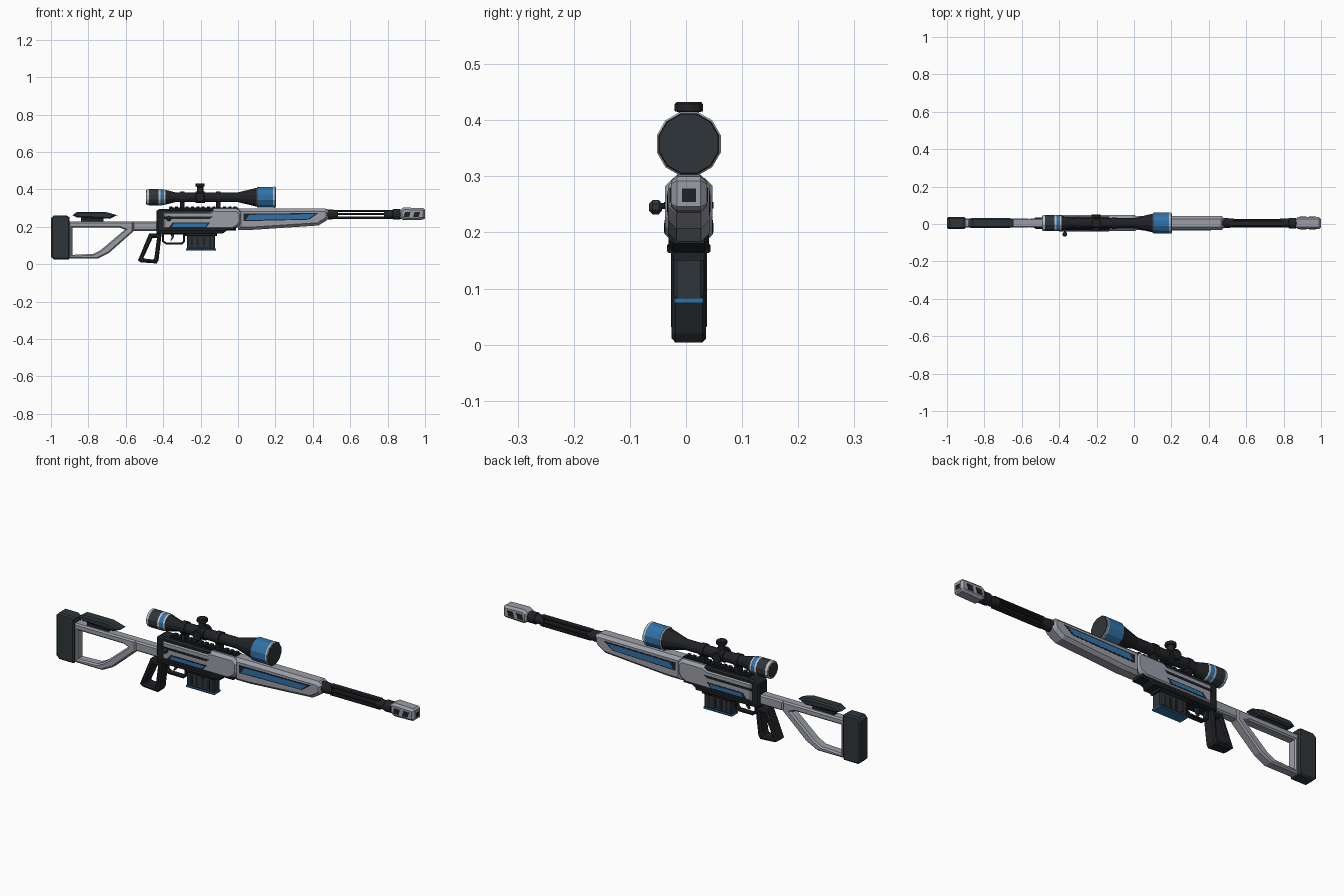
import bpy, bmesh, math
from mathutils import Matrix, Vector

cube = bpy.data.objects.get("Cube")
if cube:
    bpy.data.objects.remove(cube, do_unlink=True)

CY = 0.005  # centre plane of the gun; the bolt handle sticks out to -y


def material(name, rgb):
    m = bpy.data.materials.new(name)
    m.use_nodes = True
    m.diffuse_color = (*rgb, 1)
    m.node_tree.nodes["Principled BSDF"].inputs["Base Color"].default_value = (*rgb, 1)
    return m


GREY = material("light grey", (.33, .34, .39))
DARK = material("dark slate", (.028, .036, .042))
BLACK = material("near black", (.014, .016, .019))
BLUE = material("blue", (.03, .17, .40))
SILVER = material("silver", (.50, .52, .55))


def finish(name, bm, *mats):
    bmesh.ops.recalc_face_normals(bm, faces=bm.faces)
    me = bpy.data.meshes.new(name)
    bm.to_mesh(me)
    bm.free()
    for m in mats:
        me.materials.append(m)
    ob = bpy.data.objects.new(name, me)
    bpy.context.collection.objects.link(ob)
    return ob


def chamfer_sides(bm, size):
    bm.normal_update()
    cap = lambda f: abs(f.normal.y) > .9
    edges = [e for e in bm.edges if len(e.link_faces) == 2
             and cap(e.link_faces[0]) != cap(e.link_faces[1])]
    if size:
        bmesh.ops.bevel(bm, geom=edges, offset=size, segments=1, affect='EDGES')


def prism(name, pts, half, mat, chamfer=0, y=0):
    """Side profile in x, z extruded across the width."""
    bm = bmesh.new()
    a, b = ([bm.verts.new((x, CY + y + s * half, z)) for x, z in pts] for s in (-1, 1))
    bm.faces.new(a)
    bm.faces.new(b)
    for i in range(len(pts)):
        j = (i + 1) % len(pts)
        bm.faces.new((a[i], a[j], b[j], b[i]))
    bmesh.ops.recalc_face_normals(bm, faces=bm.faces)
    chamfer_sides(bm, chamfer)
    return finish(name, bm, mat)


def box(name, x0, x1, z0, z1, half, mat, chamfer=0, y=0):
    return prism(name, [(x0, z0), (x1, z0), (x1, z1), (x0, z1)], half, mat, chamfer, y)


def frame(name, outer, inner, half, mat, chamfer):
    """Closed loop with an open middle; both outlines have equal counts."""
    bm = bmesh.new()
    rings = [[bm.verts.new((x, CY + s * half, z)) for x, z in loop]
             for loop, s in ((outer, -1), (outer, 1), (inner, 1), (inner, -1))]
    for k in range(4):
        p, q = rings[k], rings[(k + 1) % 4]
        for i in range(len(outer)):
            j = (i + 1) % len(outer)
            bm.faces.new((p[i], p[j], q[j], q[i]))
    bmesh.ops.recalc_face_normals(bm, faces=bm.faces)
    chamfer_sides(bm, chamfer)
    return finish(name, bm, mat)


def plates(name, pts, surface, mat, lift=.002):
    """Thin matching panels on both sides."""
    for side, tag in ((1, "left"), (-1, "right")):
        prism(f"{name}_{tag}", pts, .003, mat, 0, side * (surface + lift - .003))


def lathe(name, profile, centre, axis, mats, sides=12):
    """Profile rows: distance along axis, radius, material of the next band."""
    bm = bmesh.new()
    rot = Vector((1, 0, 0)).rotation_difference(Vector(axis)).to_matrix()
    rings = []
    for d, r, _ in profile:
        ang = [2 * math.pi * (i + .5) / sides for i in range(sides)]
        rings.append([bm.verts.new(Vector(centre) + rot @ Vector(
            (d, r * math.cos(t), r * math.sin(t)))) for t in ang])
    for k in range(len(rings) - 1):
        for i in range(sides):
            j = (i + 1) % sides
            f = bm.faces.new((rings[k][i], rings[k][j], rings[k + 1][j], rings[k + 1][i]))
            f.material_index = profile[k][2]
    bm.faces.new(rings[0])
    bm.faces.new(rings[-1])
    return finish(name, bm, *mats)


# Stock, butt pad and cheek rest
prism("butt_pad", [(-1, .04), (-.985, .025), (-.905, .025), (-.9, .035), (-.9, .25),
                   (-.915, .26), (-.985, .26), (-1, .245)], .032, DARK, .007)
frame("stock_frame",
      [(-.905, .03), (-.75, .03), (-.69, .06), (-.56, .175), (-.56, .228), (-.905, .228)],
      [(-.885, .05), (-.775, .055), (-.735, .075), (-.605, .185), (-.63, .195), (-.885, .195)],
      .025, GREY, .007)
box("stock_neck", -.562, -.425, .178, .228, .025, GREY, .007)
prism("cheek_rest", [(-.885, .262), (-.86, .28), (-.71, .28), (-.645, .262),
                     (-.685, .243), (-.86, .25)], .026, DARK, .007)
box("cheek_rest_post", -.84, -.72, .226, .25, .012, BLACK)

# Receiver
prism("receiver_core", [(-.437, .165), (-.08, .165), (-.06, .18), (-.01, .18),
                        (-.01, .296), (-.42, .296), (-.437, .285)], .036, BLACK, .008)
prism("receiver_cover", [(-.405, .182), (-.03, .182), (.005, .2), (.02, .225), (.02, .275),
                         (-.005, .297), (-.13, .297), (-.15, .285), (-.405, .285)],
      .042, GREY, .014)
plates("ejection_slot", [(-.4, .243), (-.15, .243), (-.135, .254), (-.4, .254)], .042, BLACK)
plates("receiver_slot", [(-.37, .197), (-.17, .197), (-.15, .222), (-.35, .222)],
       .042, BLACK, .001)
plates("receiver_insert", [(-.355, .2), (-.175, .2), (-.162, .217), (-.342, .217)], .042, BLUE)
box("lower_rail", -.43, -.08, .163, .181, .039, BLACK, .004)

# Top rail with teeth
box("top_rail", -.37, .0, .292, .302, .018, BLACK)
for i in range(13):
    x = -.365 + i * .0285
    box(f"rail_tooth_{i + 1}", x, x + .016, .3, .309, .02, BLACK, .003)

# Bolt handle
lathe("bolt_handle", [(0, .006, 0), (.03, .006, 0)], (-.37, -.025, .247), (0, -1, 0), [BLACK], 8)
lathe("bolt_knob", [(0, .006, 0), (.006, .014, 0), (.017, .014, 0), (.023, .007, 0)],
      (-.37, -.0425, .245), (0, -1, 0), [DARK], 8)

# Grip, trigger and guard
frame("grip", [(-.535, .02), (-.52, .01), (-.435, .004), (-.425, .02), (-.408, .165), (-.475, .165)],
      [(-.505, .035), (-.5, .03), (-.452, .025), (-.447, .035), (-.433, .14), (-.457, .14)],
      .031, BLACK, .007)
frame("trigger_guard", [(-.385, .105), (-.3, .105), (-.283, .12), (-.283, .17), (-.405, .17), (-.405, .12)],
      [(-.38, .115), (-.304, .115), (-.293, .124), (-.293, .16), (-.395, .16), (-.395, .124)],
      .014, BLACK, .002)
prism("trigger", [(-.362, .163), (-.342, .163), (-.344, .14), (-.356, .126), (-.362, .128),
                  (-.354, .143)], .006, DARK)

# Magazine
box("magazine", -.273, -.122, .083, .168, .026, DARK, .005)
box("magazine_base", -.277, -.118, .074, .083, .027, BLUE, .002)
box("magazine_collar", -.283, -.112, .15, .168, .031, BLACK, .004)
for i in range(4):
    x = -.255 + i * .033
    plates(f"magazine_rib_{i + 1}", [(x, .095), (x + .014, .095), (x + .014, .142), (x, .142)],
           .026, BLACK)

# Handguard with blue inlays
prism("handguard", [(.0, .184), (.08, .184), (.43, .207), (.475, .235), (.485, .25), (.485, .283),
                    (.465, .298), (.0, .298)], .037, GREY, .015)
plates("handguard_slot", [(.03, .23), (.38, .238), (.43, .274), (.03, .27)], .037, BLACK, .001)
plates("handguard_inlay", [(.04, .236), (.375, .242), (.412, .268), (.06, .264)], .037, BLUE)

# Barrel with two open slots
lathe("barrel_root", [(.46, .03, 0), (.5, .027, 0), (.535, .024, 0)], (0, CY, .266), (1, 0, 0), [BLACK])
for name, z0, z1, half in (("barrel_top_bar", .28, .291, .016), ("barrel_core", .262, .273, .023),
                           ("barrel_bottom_bar", .241, .256, .018)):
    box(name, .52, .8, z0, z1, half, BLACK, .004)
lathe("barrel_tip", [(.78, .024, 0), (.825, .024, 0), (.83, .029, 0), (.865, .029, 0),
                     (.87, .024, 0), (.89, .024, 0)], (0, CY, .266), (1, 0, 0), [BLACK])

# Muzzle brake
prism("muzzle_brake", [(.865, .248), (.885, .235), (.99, .238), (1, .246), (1, .292),
                       (.99, .3), (.885, .303), (.865, .29)], .032, GREY, .011)
for i, x in enumerate((.885, .936)):
    plates(f"muzzle_port_{i + 1}", [(x, .253), (x + .03, .253), (x + .038, .28), (x + .008, .28)],
           .032, BLACK)
box("muzzle_bore", .995, 1.0005, .254, .278, .0125, BLACK)

# Scope
lathe("scope_body", [
    (-.49, .037, 3), (-.488, .043, 3), (-.475, .045, 1), (-.425, .045, 3), (-.415, .045, 2),
    (-.395, .043, 3), (-.387, .041, 0), (-.335, .027, 0), (.0, .027, 0), (.1, .052, 3),
    (.105, .058, 2), (.188, .058, 3), (.197, .059, 3), (.2, .056, 0)],
    (0, CY, .358), (1, 0, 0), [BLACK, DARK, BLUE, SILVER])
lathe("front_lens", [(.199, .055, 0), (.202, .054, 0)], (0, CY, .358), (1, 0, 0), [DARK])
lathe("rear_lens", [(-.492, .036, 0), (-.489, .036, 0)], (0, CY, .358), (1, 0, 0), [DARK])
lathe("turret_band", [(-.228, .032, 0), (-.177, .032, 0)], (0, CY, .358), (1, 0, 0), [BLACK])
for name, axis, reach in (("top_turret", (0, 0, 1), .074), ("left_turret", (0, 1, 0), .046),
                          ("right_turret", (0, -1, 0), .046)):
    lathe(name, [(.02, .018, 0), (reach - .018, .018, 0), (reach - .016, .026, 0),
                 (reach - .003, .026, 0), (reach, .023, 0)], (-.203, CY, .358), axis, [BLACK])

# Scope mounts
for tag, x in (("rear", -.298), ("front", -.105)):
    lathe(f"{tag}_mount_ring", [(x - .012, .032, 0), (x + .012, .032, 0)],
          (0, CY, .358), (1, 0, 0), [BLACK])
    box(f"{tag}_mount_foot", x - .012, x + .012, .3, .335, .02, BLACK, .004)
